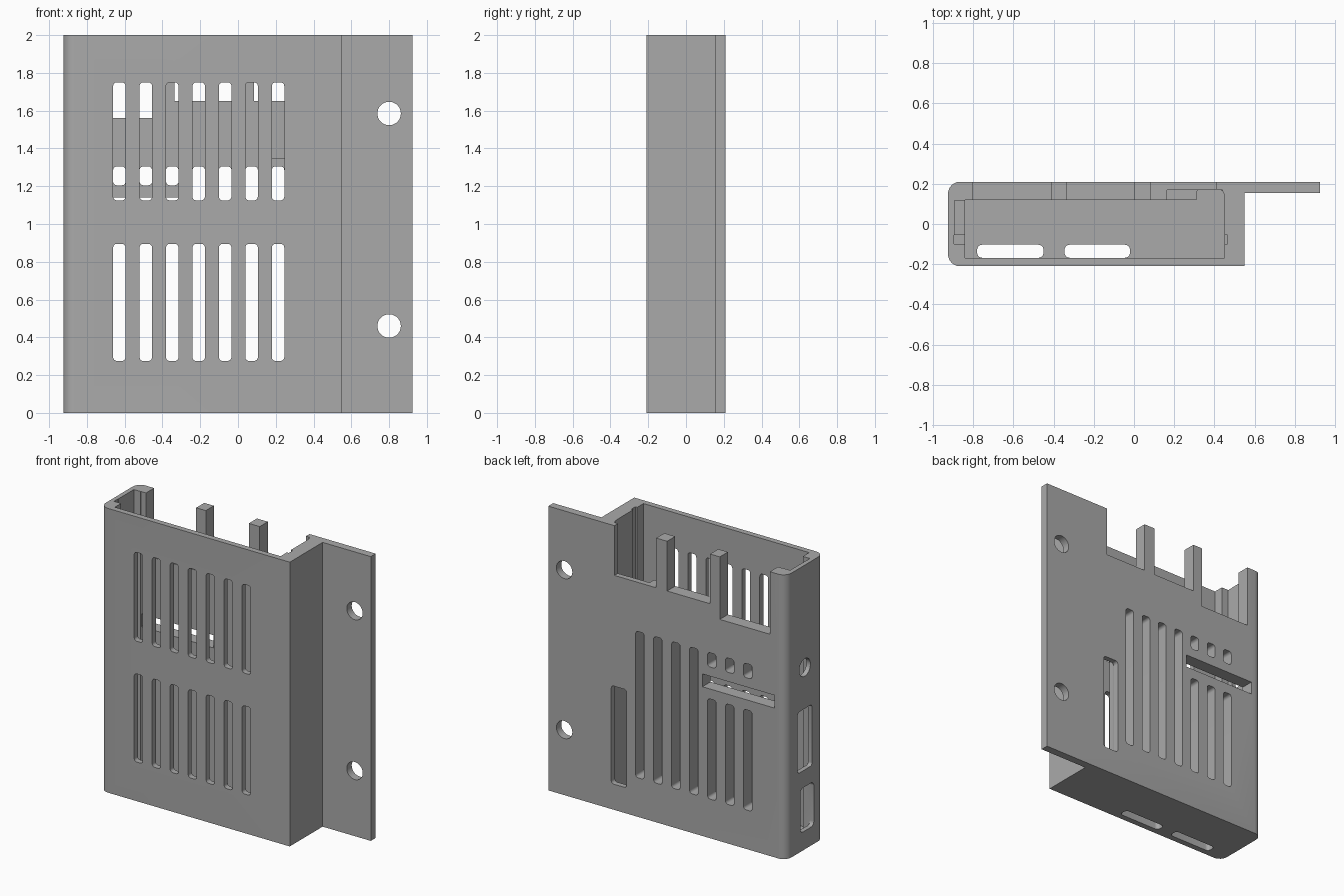
import bpy, bmesh, math
from mathutils import Vector

if "Cube" in bpy.data.objects:
    bpy.data.objects.remove(bpy.data.objects["Cube"])

grey = bpy.data.materials.new("plain grey")
grey.use_nodes = True
grey.diffuse_color = (0.4, 0.4, 0.4, 1)
grey.node_tree.nodes["Principled BSDF"].inputs["Base Color"].default_value = (0.4, 0.4, 0.4, 1)

# Maps profile coordinates (u, v) and depth w to x, y, z
AXES = {"x": lambda u, v, w: (w, u, v),
        "y": lambda u, v, w: (u, w, v),
        "z": lambda u, v, w: (u, v, w)}


def rounded(points):
    """Outline from (u, v, radius) corners; zero radius stays sharp."""
    out = []
    for i, (u, v, r) in enumerate(points):
        c = Vector((u, v))
        if r == 0:
            out.append(c)
            continue
        a = (Vector(points[i - 1][:2]) - c).normalized()
        b = (Vector(points[(i + 1) % len(points)][:2]) - c).normalized()
        centre = c + (a + b) * r
        for k in range(7):
            t = k / 6 * math.pi / 2
            out.append(centre - b * r * math.cos(t) - a * r * math.sin(t))
    return out


def rect(u0, u1, v0, v1, r=0):
    return rounded([(u0, v0, r), (u1, v0, r), (u1, v1, r), (u0, v1, r)])


def disc(u, v, r, n=40):
    return [(u + r * math.cos(k * math.tau / n), v + r * math.sin(k * math.tau / n))
            for k in range(n)]


def prism(name, outline, axis, lo, hi):
    bm = bmesh.new()
    base = bm.faces.new([bm.verts.new(AXES[axis](p[0], p[1], lo)) for p in outline])
    top = bmesh.ops.extrude_face_region(bm, geom=[base])["geom"]
    bmesh.ops.translate(bm, vec=AXES[axis](0, 0, hi - lo),
                        verts=[g for g in top if isinstance(g, bmesh.types.BMVert)])
    bmesh.ops.recalc_face_normals(bm, faces=bm.faces)
    mesh = bpy.data.meshes.new(name)
    bm.to_mesh(mesh)
    bm.free()
    obj = bpy.data.objects.new(name, mesh)
    bpy.context.collection.objects.link(obj)
    return obj


# Case body and mounting flange in one outline
case = prism("vented_case", rounded([
    (-0.925, -0.21, 0.06), (0.55, -0.21, 0), (0.55, 0.155, 0),
    (0.925, 0.155, 0), (0.925, 0.21, 0), (-0.925, 0.21, 0.06)]), "z", 0, 2)
case.data.materials.append(grey)
cutters = []


def cut(outline, axis, lo, hi):
    cutter = prism("cutter", outline, axis, lo, hi)
    cutter.hide_render = True
    mod = case.modifiers.new("cut", "BOOLEAN")
    mod.operation = "DIFFERENCE"
    mod.solver = "EXACT"
    mod.object = cutter
    cutters.append(cutter)


# Open cavity with board groove and side pockets
cut(rect(-0.84, 0.45, -0.17, 0.12), "z", 0.06, 2.1)
cut(rect(-0.895, 0.465, -0.1, -0.055), "z", 0.07, 2.1)
cut(rect(-0.893, -0.8, -0.07, 0.118), "z", 0.08, 2.1)
cut(rounded([(0.31, 0.1, 0), (0.448, 0.1, 0), (0.448, 0.172, 0.03),
             (0.31, 0.172, 0.02)]), "z", 0.065, 2.1)
cut(rect(0.165, 0.44, 0.1, 0.17), "z", 1.35, 2.1)

# Notches in the top of the back wall, leaving the posts
for x0, x1, z in ((0.085, 0.41, 1.65), (-0.335, 0.0, 1.65), (-0.8, -0.41, 1.56)):
    cut(rect(x0, x1, z, 2.15), "y", 0.09, 0.3)

# Vent slots, front and back
for i in range(7):
    x = 0.212 - i * 0.14
    x0, x1 = x - 0.033, x + 0.033
    cut(rect(x0, x1, 1.125, 1.75, 0.02), "y", -0.3, -0.14)
    cut(rect(x0, x1, 0.275, 0.895, 0.02), "y", -0.3, -0.14)
    if i < 4:
        cut(rect(x0, x1, 0.275, 1.305, 0.02), "y", 0.08, 0.3)
    else:
        cut(rect(x0, x1, 0.275, 0.98, 0.02), "y", 0.08, 0.3)
        cut(rect(x0, x1, 1.205, 1.305, 0.02), "y", 0.08, 0.3)

# Card slit and tall pin opening in the back
cut(rect(-0.835, -0.275, 1.05, 1.14), "y", 0.08, 0.3)
cut(rect(0.315, 0.435, 0.18, 0.87, 0.02), "y", 0.11, 0.3)

# Connector openings in the side wall
cut(disc(0.0, 1.28, 0.062), "x", -1.0, -0.81)
cut(rect(-0.08, 0.08, 0.56, 0.99, 0.02), "x", -1.0, -0.81)
cut(rect(-0.1, 0.05, 0.13, 0.44, 0.03), "x", -1.0, -0.81)

# Floor slots
for x0, x1 in ((-0.78, -0.45), (-0.345, -0.02)):
    cut(rect(x0, x1, -0.168, -0.103, 0.025), "z", -0.1, 0.1)

# Flange screw holes
for z in (0.46, 1.585):
    cut(disc(0.8, z, 0.062), "y", 0.1, 0.3)

# Bake the cuts and drop the cutters
bpy.context.view_layer.update()
baked = bpy.data.meshes.new_from_object(
    case.evaluated_get(bpy.context.evaluated_depsgraph_get()))
case.modifiers.clear()
case.data = baked
for cutter in cutters:
    bpy.data.objects.remove(cutter)
baked.materials.clear()
baked.materials.append(grey)
for poly in baked.polygons:
    poly.material_index = 0

bpy.ops.object.select_all(action="DESELECT")
case.select_set(True)
bpy.context.view_layer.objects.active = case
bpy.ops.object.shade_smooth_by_angle(angle=math.radians(30))
